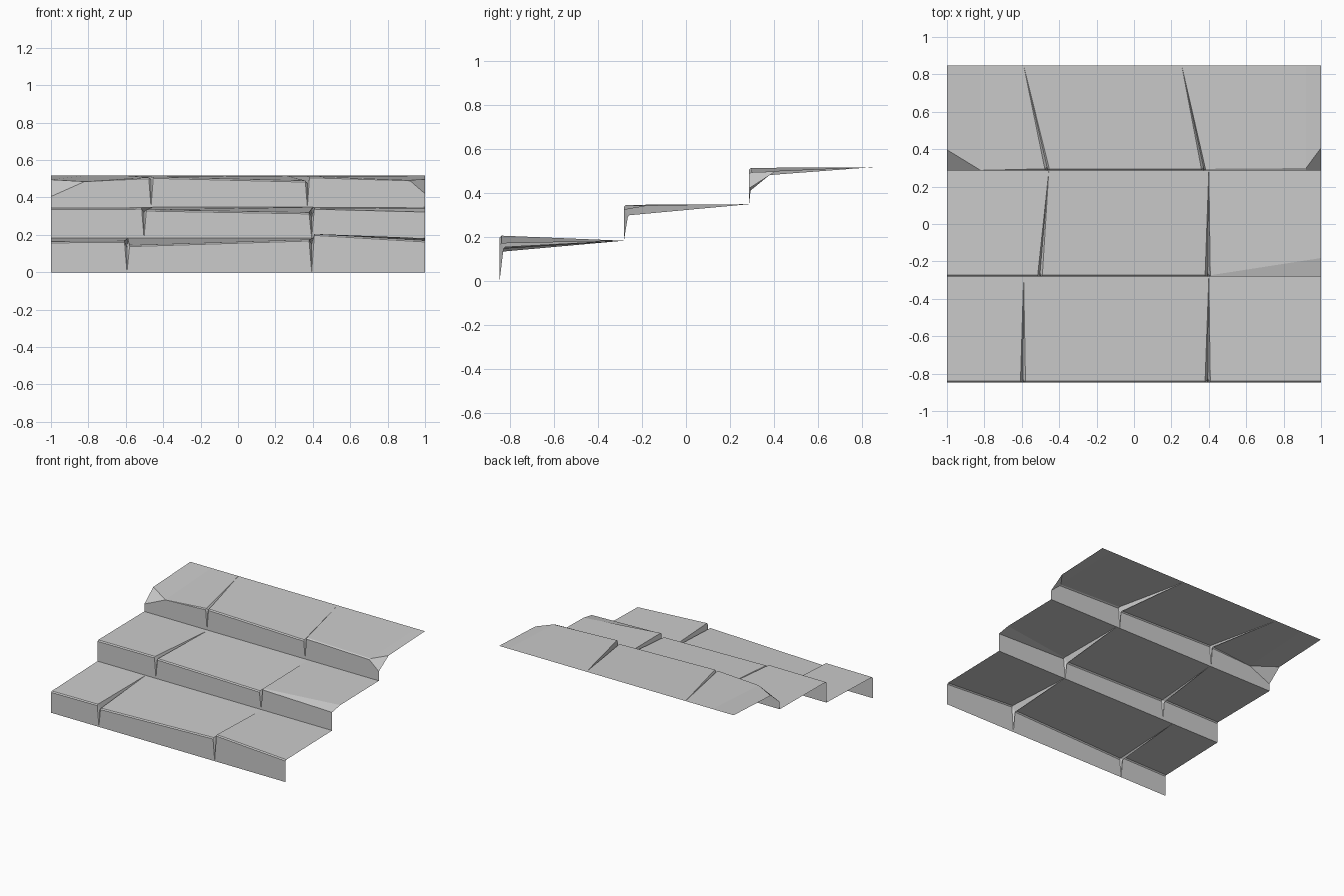
import bpy, bmesh

if "Cube" in bpy.data.objects:
    bpy.data.objects.remove(bpy.data.objects["Cube"])


def edge(x, z, bevel=(0.008, 0.008)):
    """Column: (bottom x, front x, back x, riser inset, riser top z, lip depth, lip z)."""
    return [(x, x, x, 0, z - bevel[1], bevel[0], z)]


def chip(x, z_low, depth, z_lip):
    """Broken corner column: riser stops low, tread starts further back."""
    return [(x, x, x, 0, z_low, depth, z_lip)]


def seam(x0, x1, back, z0, z1, gap=0.022):
    """Tapering crack between two slabs of heights z0 and z1."""
    mid = (x0 + x1) / 2
    low = min(z0, z1) - gap
    b = 0.008
    return [(mid, x0, back, 0, z0 - b, b, z0),
            (mid, mid, back, gap * 0.8, low - b, gap * 0.8 + b, low),
            (mid, x1, back, 0, z1 - b, b, z1)]


def build_step(name, y_front, y_back, z_bottom, z_back, columns):
    bm = bmesh.new()
    grid = []
    for xb, xf, xk, inset, z_top, lip, z_lip in columns:
        pts = [(xb, y_front, z_bottom), (xf, y_front + inset, z_top),
               (xf, y_front + lip, z_lip), (xk, y_back, z_back)]
        grid.append([bm.verts.new(p) for p in pts])
    for a, b in zip(grid, grid[1:]):
        for j in range(3):
            bm.faces.new((a[j], b[j], b[j + 1], a[j + 1]))
    bmesh.ops.remove_doubles(bm, verts=bm.verts[:], dist=0.0005)
    mesh = bpy.data.meshes.new(name)
    bm.to_mesh(mesh)
    bm.free()
    obj = bpy.data.objects.new(name, mesh)
    bpy.context.collection.objects.link(obj)
    return obj


Y = (-0.847, -0.282, 0.287, 0.848)
Z = (0.0, 0.182, 0.348, 0.516)

# Lower step: three tilted slabs
lower = (edge(-1, 0.165) + seam(-0.607, -0.58, -0.59, 0.168, 0.145, 0.012)
         + seam(0.38, 0.408, 0.40, 0.175, 0.205)
         + edge(1, 0.17))

# Middle step: right slab has a worn front corner
middle = (edge(-1, 0.343) + seam(-0.515, -0.49, -0.455, 0.345, 0.335, 0.015)
          + seam(0.38, 0.408, 0.40, 0.32, 0.345)
          + chip(1, 0.322, 0.10, 0.34))

# Upper step: slanted cracks and two broken outer corners
upper = (chip(-1, 0.405, 0.11, 0.495) + chip(-0.82, 0.485, 0.0, 0.485)
         + seam(-0.477, -0.453, -0.59, 0.508, 0.51, 0.012)
         + seam(0.36, 0.382, 0.255, 0.49, 0.513, 0.015)
         + edge(0.92, 0.493, (0.012, 0.004)) + chip(1, 0.42, 0.12, 0.497))

steps = (("lower_step", lower), ("middle_step", middle), ("upper_step", upper))
for i, (name, cols) in enumerate(steps):
    build_step(name, Y[i], Y[i + 1], Z[i], Z[i + 1], cols)
